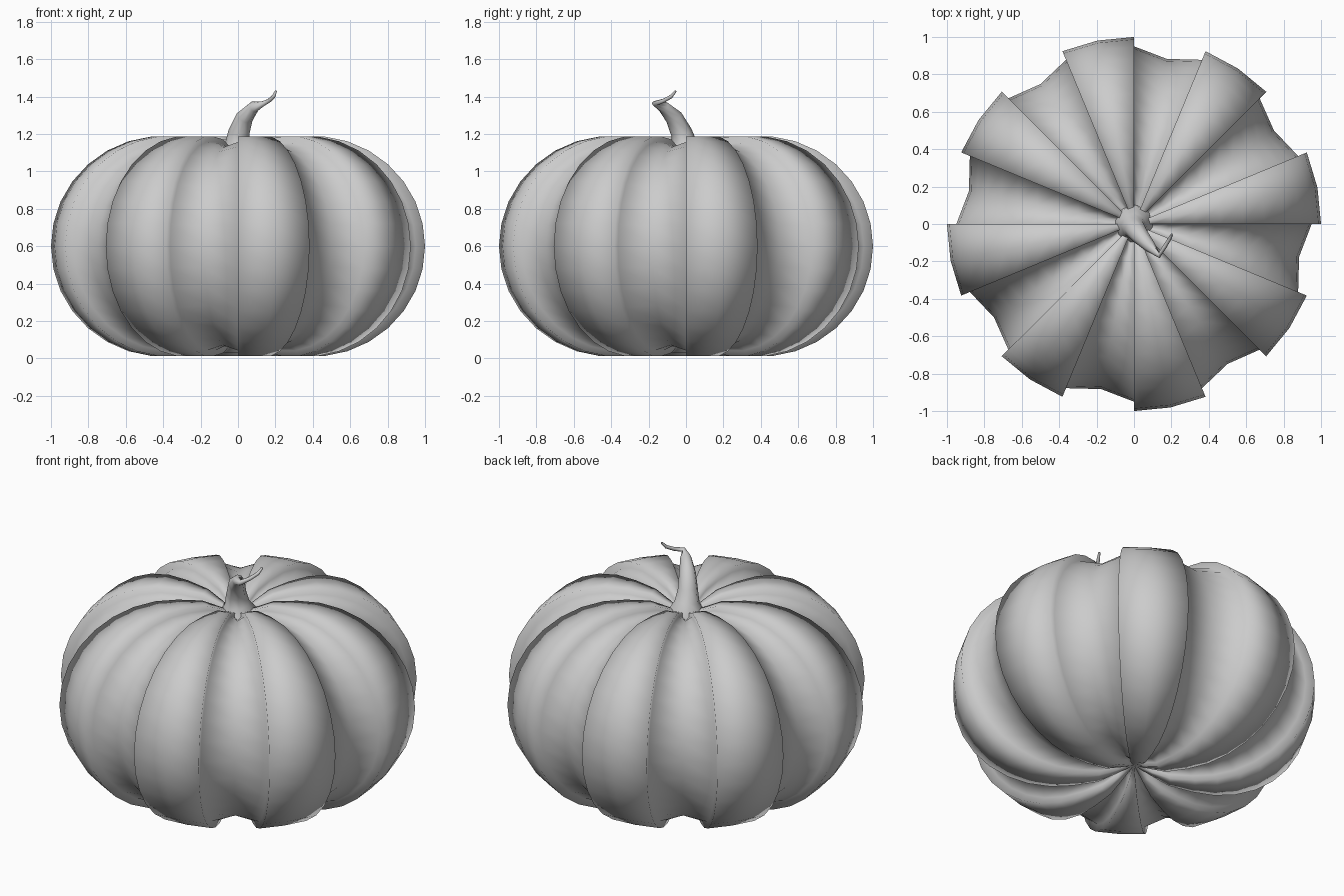
import bpy, bmesh
from math import sin, cos, radians

if "Cube" in bpy.data.objects:
    bpy.data.objects.remove(bpy.data.objects["Cube"])

MID = 0.6  # height of the widest ring

# Half profile: round lobe around a ring, with a dimple at each end (radius, height from middle)
upper = [(0.1, 0.525), (0.2, 0.57)]
upper += [(0.4 + 0.6 * cos(radians(t)), 0.59 * sin(radians(t))) for t in range(96, 0, -12)]
profile = upper + [(1.0, 0.0)] + [(r, -z) for r, z in reversed(upper)]

# One raised rib and one sunken rib, repeated eight times: (angle, scale)
pattern = [(0, 0.95), (0, 1.0), (11.25, 1.0), (22.5, 1.0), (22.5, 0.95), (33.75, 0.9)]
columns = [(radians(45 * i + a), s) for i in range(8) for a, s in pattern]

# Ribbed body
bm = bmesh.new()
grid = [[bm.verts.new((r * s * cos(a), r * s * sin(a), MID + z * s)) for r, z in profile]
        for a, s in columns]
top = bm.verts.new((0, 0, MID + 0.475))
bottom = bm.verts.new((0, 0, MID - 0.475))
for i, col in enumerate(grid):
    nxt = grid[(i + 1) % len(grid)]
    bm.faces.new((top, col[0], nxt[0]))
    bm.faces.new((bottom, nxt[-1], col[-1]))
    for j in range(len(profile) - 1):
        bm.faces.new((col[j], col[j + 1], nxt[j + 1], nxt[j]))
bmesh.ops.recalc_face_normals(bm, faces=bm.faces)
for f in bm.faces:
    f.smooth = True
mesh = bpy.data.meshes.new("pumpkin_body")
bm.to_mesh(mesh)
bm.free()
body = bpy.data.objects.new("pumpkin_body", mesh)
bpy.context.collection.objects.link(body)

# Bent, tapering stem with a hooked tip: (x, y, z, radius)
path = [(0, 0, 1.06, 0.11), (0, 0, 1.10, 0.10), (0, -0.01, 1.145, 0.07),
        (0.005, -0.025, 1.21, 0.057), (0.035, -0.065, 1.29, 0.047),
        (0.085, -0.12, 1.345, 0.032), (0.135, -0.168, 1.363, 0.014),
        (0.165, -0.12, 1.378, 0.011), (0.19, -0.08, 1.40, 0.010),
        (0.203, -0.055, 1.43, 0.006)]
curve = bpy.data.curves.new("stem", 'CURVE')
curve.dimensions = '3D'
curve.bevel_depth = 1.0
curve.bevel_resolution = 2
curve.use_fill_caps = True
spline = curve.splines.new('POLY')
spline.points.add(len(path) - 1)
for p, (x, y, z, r) in zip(spline.points, path):
    p.co = (x, y, z, 1)
    p.radius = r
spline.use_smooth = True
stem = bpy.data.objects.new("stem", curve)
bpy.context.collection.objects.link(stem)
